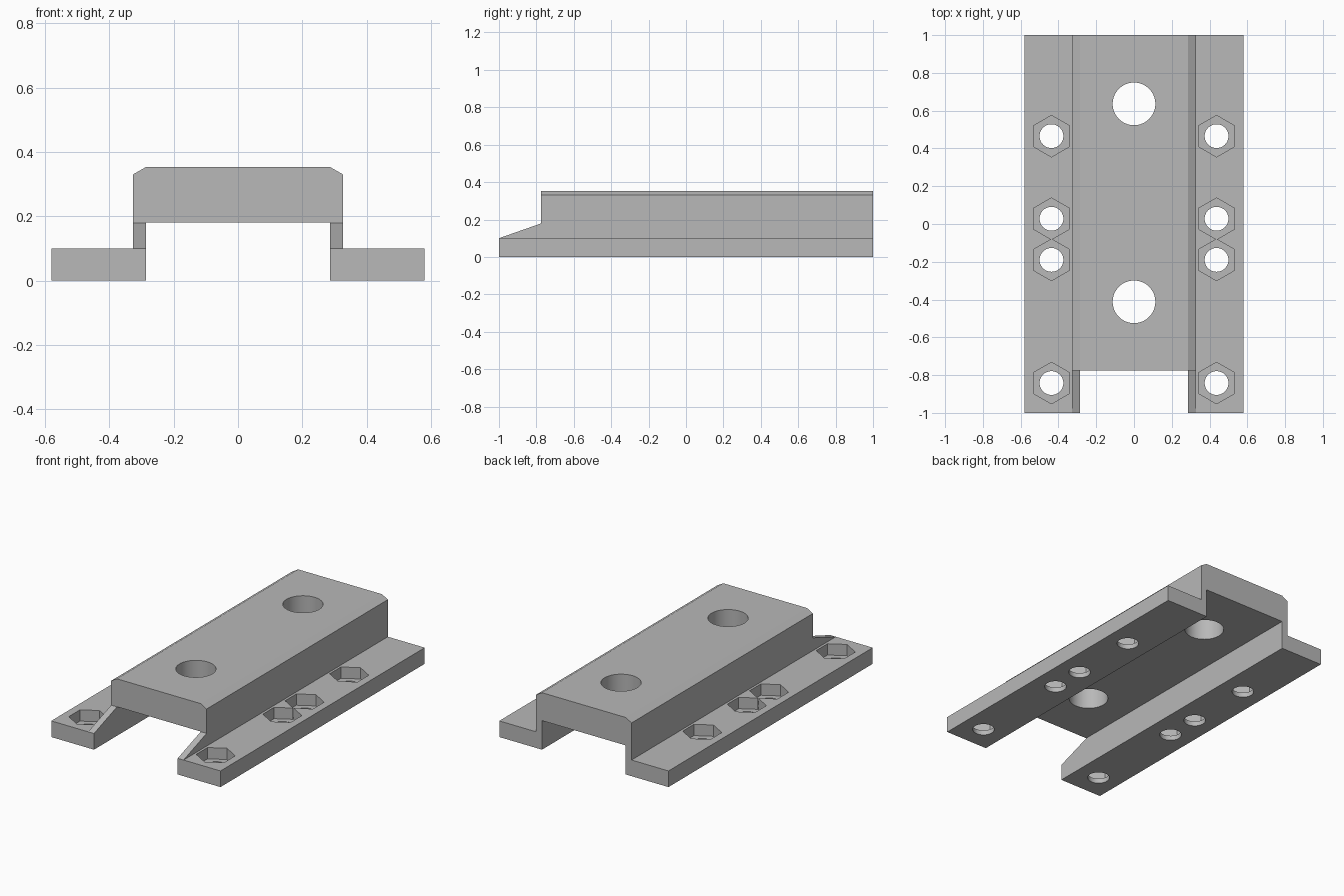
import bpy
import bmesh
import math
from mathutils import Matrix, Vector

cube = bpy.data.objects.get("Cube")
if cube:
    bpy.data.objects.remove(cube)

grey = bpy.data.materials.new("plain grey")
grey.use_nodes = True
colour = (0.48, 0.48, 0.48, 1)
grey.diffuse_color = colour
grey.node_tree.nodes["Principled BSDF"].inputs["Base Color"].default_value = colour


def make_object(name, bm):
    bmesh.ops.recalc_face_normals(bm, faces=bm.faces)
    mesh = bpy.data.meshes.new(name)
    bm.to_mesh(mesh)
    bm.free()
    mesh.materials.append(grey)
    obj = bpy.data.objects.new(name, mesh)
    bpy.context.collection.objects.link(obj)
    return obj


def extrude(name, points, along):
    """Closed outline pushed along a vector into a solid."""
    bm = bmesh.new()
    face = bm.faces.new([bm.verts.new(p) for p in points])
    result = bmesh.ops.extrude_face_region(bm, geom=[face])
    verts = [v for v in result["geom"] if isinstance(v, bmesh.types.BMVert)]
    bmesh.ops.translate(bm, verts=verts, vec=Vector(along))
    return make_object(name, bm)


def prism(name, sides, radius, x, y, bottom, top):
    """Upright prism; six sides give a point towards the front."""
    bm = bmesh.new()
    place = (Matrix.Translation((x, y, (bottom + top) / 2))
             @ Matrix.Rotation(math.pi / 2, 4, "Z"))
    bmesh.ops.create_cone(bm, cap_ends=True, segments=sides, radius1=radius,
                          radius2=radius, depth=top - bottom, matrix=place)
    # put a corner exactly on the y axis of the prism
    corner = bm.verts[:][0].co
    turn = math.pi / 2 - math.atan2(corner.y - y, corner.x - x)
    bmesh.ops.rotate(bm, verts=bm.verts, cent=(x, y, 0),
                     matrix=Matrix.Rotation(turn, 3, "Z"))
    return make_object(name, bm)


# Hat-shaped section with side flanges and a chamfered top
half = [(0.287, 0.18), (0.287, 0), (0.58, 0), (0.58, 0.10),
        (0.327, 0.10), (0.327, 0.33), (0.287, 0.353)]
section = half + [(-x, z) for x, z in reversed(half)]
bracket = extrude("mounting_bracket", [(x, -1, z) for x, z in section], (0, 2, 0))

# Front notch leaving a sloping foot on each wall
notch = [(-1.1, 0.10), (-1, 0.10), (-0.775, 0.179), (-0.775, 0.5), (-1.1, 0.5)]
cutters = [extrude("front_notch_cutter", [(-0.45, y, z) for y, z in notch], (0.9, 0, 0))]

# Large holes through the top
for y in (0.636, -0.412):
    cutters.append(prism("top_hole_cutter", 64, 0.113, 0, y, 0.12, 0.5))

# Bolt holes with hexagonal nut pockets in both flanges
for side in (-1, 1):
    for y in (0.465, 0.028, -0.19, -0.842):
        cutters.append(prism("nut_pocket_cutter", 6, 0.11, side * 0.437, y, 0.03, 0.2))
        cutters.append(prism("bolt_hole_cutter", 48, 0.063, side * 0.437, y, -0.1, 0.2))

bpy.ops.object.select_all(action="DESELECT")
bpy.context.view_layer.objects.active = bracket
bracket.select_set(True)
for cutter in cutters:
    cutter.hide_render = True
    cut = bracket.modifiers.new("cut", "BOOLEAN")
    cut.operation = "DIFFERENCE"
    cut.solver = "EXACT"
    cut.object = cutter
    bpy.ops.object.modifier_apply(modifier=cut.name)
for cutter in cutters:
    bpy.data.objects.remove(cutter)

bpy.ops.object.shade_smooth_by_angle(angle=math.radians(20))
